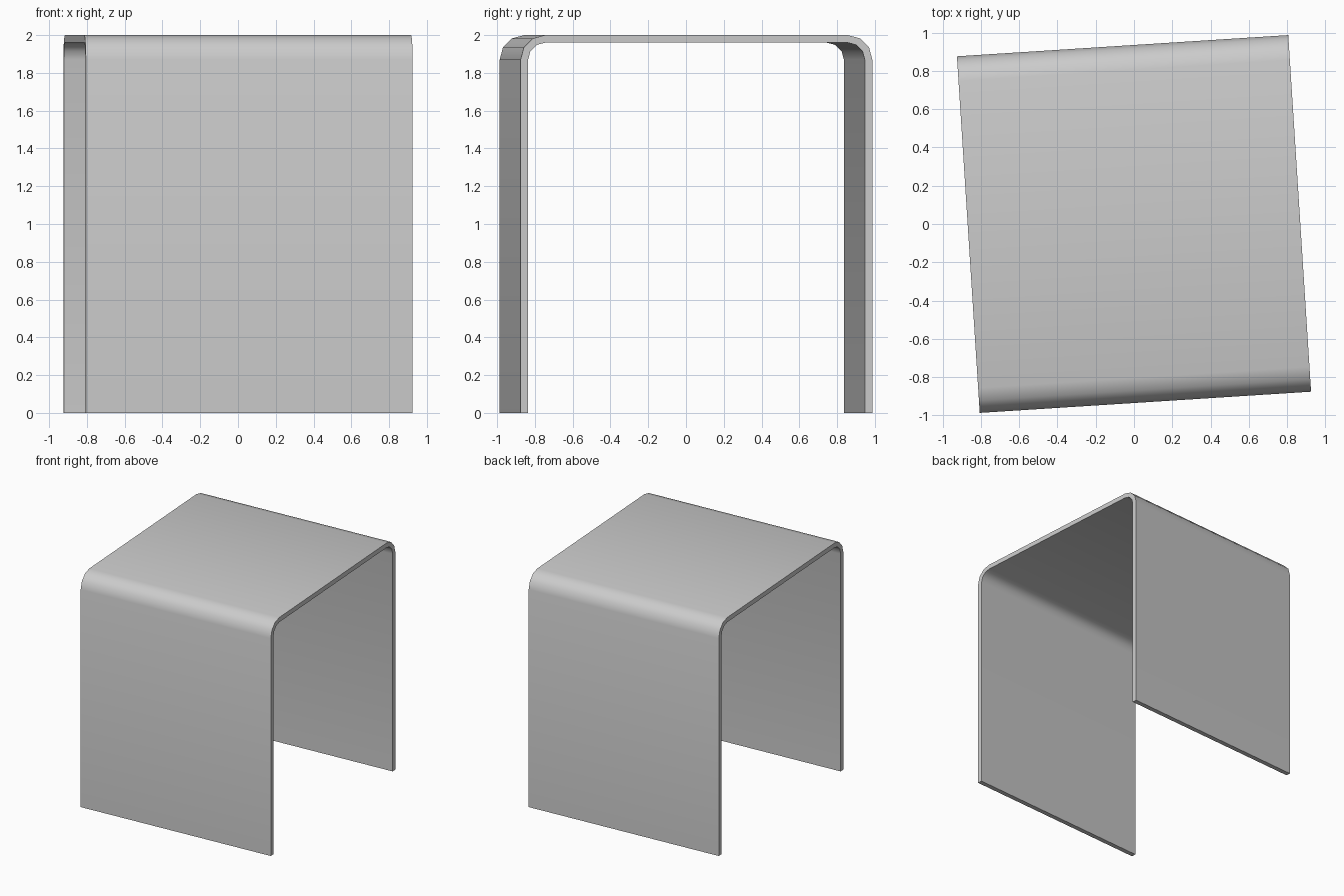
import bpy, bmesh
from math import sin, cos, radians

if "Cube" in bpy.data.objects:
    bpy.data.objects.remove(bpy.data.objects["Cube"])

HALF_X, HALF_Y, TOP = 0.867, 0.933, 2.0
THICK, RADIUS, SEGS = 0.04, 0.13, 3


# Half profile: leg foot, bend, then the flat top
def side(offset):
    r = RADIUS - offset
    cy, cz = HALF_Y - RADIUS, TOP - RADIUS
    right = [(HALF_Y - offset, 0.0)]
    for i in range(SEGS + 1):
        a = radians(90 * i / SEGS)
        right.append((cy + r * cos(a), cz + r * sin(a)))
    return right + [(-y, z) for y, z in reversed(right)]


outer, inner = side(0.0), side(THICK)

# Bent sheet: quad strips between the outer and inner profiles
bm = bmesh.new()
rings = []
for y_z_out, y_z_in in zip(outer, inner):
    rings.append([bm.verts.new((x, *p)) for x, p in (
        (-HALF_X, y_z_out), (HALF_X, y_z_out), (HALF_X, y_z_in), (-HALF_X, y_z_in))])
for a, b in zip(rings, rings[1:]):
    for k in range(4):
        n = (k + 1) % 4
        bm.faces.new((a[k], a[n], b[n], b[k]))
bm.faces.new(rings[0])
bm.faces.new(rings[-1])
bmesh.ops.recalc_face_normals(bm, faces=bm.faces)

mesh = bpy.data.meshes.new("bent_sheet_table")
bm.to_mesh(mesh)
bm.free()
table = bpy.data.objects.new("bent_sheet_table", mesh)
bpy.context.collection.objects.link(table)
table.rotation_euler.z = radians(3.66)

# Smooth bends, crisp sheet edges
bpy.context.view_layer.objects.active = table
table.select_set(True)
bpy.ops.object.shade_smooth_by_angle(angle=radians(40))
